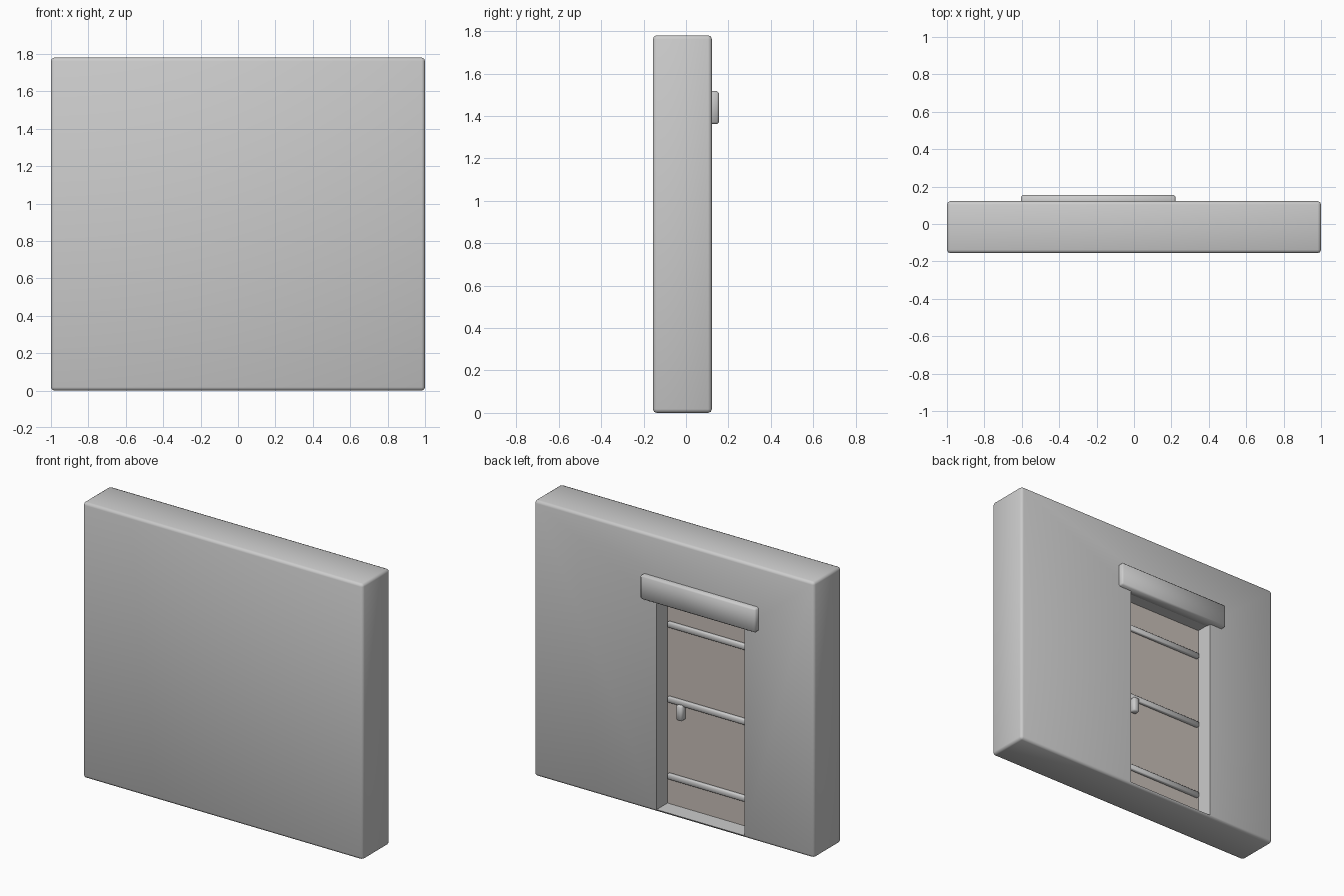
import bpy, math

if "Cube" in bpy.data.objects:
    bpy.data.objects.remove(bpy.data.objects["Cube"])


def box(name, x, y, z, bevel=0.0, segments=2, material=None):
    """Box from (min, max) ranges with optional rounded edges."""
    bpy.ops.mesh.primitive_cube_add(size=1)
    ob = bpy.context.object
    ob.name = name
    ob.location = [(a + b) / 2 for a, b in (x, y, z)]
    ob.scale = [b - a for a, b in (x, y, z)]
    bpy.ops.object.transform_apply(location=False, rotation=False, scale=True)
    if bevel:
        mod = ob.modifiers.new("rounded_edges", 'BEVEL')
        mod.width = bevel
        mod.segments = segments
        bpy.ops.object.modifier_apply(modifier=mod.name)
        bpy.ops.object.shade_smooth_by_angle(angle=math.radians(50))
    if material:
        ob.data.materials.append(material)
    return ob


wood = bpy.data.materials.new("door_brown")
wood.diffuse_color = (0.58, 0.52, 0.48, 1)
wood.use_nodes = True
wood.node_tree.nodes["Principled BSDF"].inputs["Base Color"].default_value = wood.diffuse_color

# Doorway extents, recessed into the back of the wall
DX, DZ = (-0.505, 0.125), (0.015, 1.365)
DOOR_Y = 0.01

# Wall slab with the doorway recess cut in
wall = box("wall", (-1, 1), (-0.156, 0.122), (0.0, 1.78), 0.018)
cutter = box("doorway_cutter", DX, (-0.02, 0.3), DZ)
cutter.hide_render = True
cutter.display_type = 'WIRE'
cut = wall.modifiers.new("doorway", 'BOOLEAN')
cut.operation = 'DIFFERENCE'
cut.solver = 'EXACT'
cut.object = cutter
bpy.context.view_layer.objects.active = wall
bpy.ops.object.modifier_apply(modifier=cut.name)
bpy.data.objects.remove(cutter)

# Door panel filling the recess
box("door", DX, (-0.02, DOOR_Y), DZ, material=wood)

# Three cross bars
for i, z in enumerate((0.197, 0.693, 1.177)):
    box(f"cross_bar_{i + 1}", (DX[0] + 0.01, DX[1] - 0.01),
        (DOOR_Y - 0.005, DOOR_Y + 0.02), (z - 0.018, z + 0.018), 0.004, 1)

# Handle
box("handle", (-0.005, 0.04), (DOOR_Y - 0.005, DOOR_Y + 0.04),
    (0.587, 0.685), 0.008, 1)

# Lintel above the doorway
box("lintel", (-0.605, 0.222), (0.08, 0.156), (1.361, 1.517), 0.01, 1)
